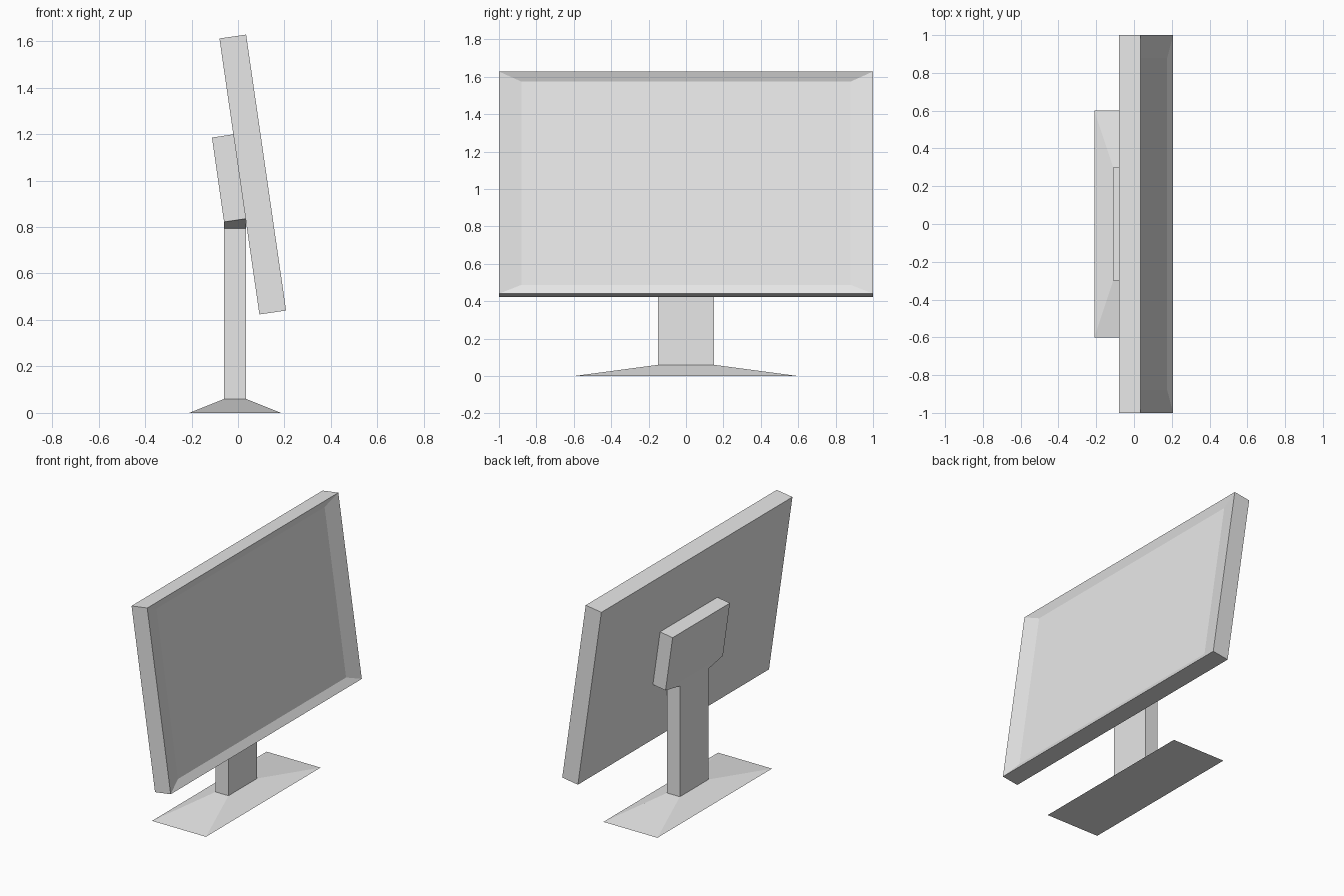
import bpy
import bmesh
from math import atan2
from mathutils import Matrix, Vector

cube = bpy.data.objects.get("Cube")
if cube:
    bpy.data.objects.remove(cube, do_unlink=True)

grey = bpy.data.materials.new("light_grey")
grey.use_nodes = True
colour = (0.8, 0.8, 0.8, 1)
grey.diffuse_color = colour
grey.node_tree.nodes["Principled BSDF"].inputs["Base Color"].default_value = colour


def finish(name, bm):
    bmesh.ops.recalc_face_normals(bm, faces=bm.faces)
    mesh = bpy.data.meshes.new(name)
    bm.to_mesh(mesh)
    bm.free()
    mesh.materials.append(grey)
    obj = bpy.data.objects.new(name, mesh)
    bpy.context.collection.objects.link(obj)
    return obj


def loft(name, rings):
    """Join four-cornered rings, each (back x, back z, front x, front z, half width)."""
    bm = bmesh.new()
    loops = []
    for xb, zb, xf, zf, w in rings:
        corners = ((xb, -w, zb), (xf, -w, zf), (xf, w, zf), (xb, w, zb))
        loops.append([bm.verts.new(c) for c in corners])
    for low, high in zip(loops, loops[1:]):
        for i in range(4):
            j = (i + 1) % 4
            bm.faces.new((low[i], low[j], high[j], high[i]))
    bm.faces.new(loops[0])
    bm.faces.new(loops[-1])
    return finish(name, bm)


# Stand: sloped foot, column and leaning mounting plate in one piece
loft("stand", [
    (-0.21, 0, 0.185, 0, 0.6),
    (-0.06, 0.06, 0.035, 0.06, 0.15),
    (-0.06, 0.793, 0.035, 0.793, 0.15),
    (-0.06, 0.822, 0.035, 0.836, 0.3),
    (-0.112, 1.185, -0.019, 1.199, 0.3),
])

# Display: leaning slab whose front slopes inwards to a sunken screen
thickness, width, height = 0.116, 2.0, 1.2
border_side, border_top, recess = 0.12, 0.072, 0.024
bm = bmesh.new()
bmesh.ops.create_cube(bm, size=1, matrix=Matrix.Diagonal((thickness, width, height, 1)))
front = max(bm.faces, key=lambda f: f.calc_center_median().x)
bmesh.ops.inset_individual(bm, faces=[front], thickness=border_top)
for v in front.verts:
    v.co.x = thickness / 2 - recess
    v.co.y *= (width / 2 - border_side) / abs(v.co.y)
display = finish("display", bm)
lean = atan2(-0.172, 1.187)
display.matrix_world = Matrix.Translation(Vector((0.0635, 0, 1.026))) @ Matrix.Rotation(lean, 4, "Y")
